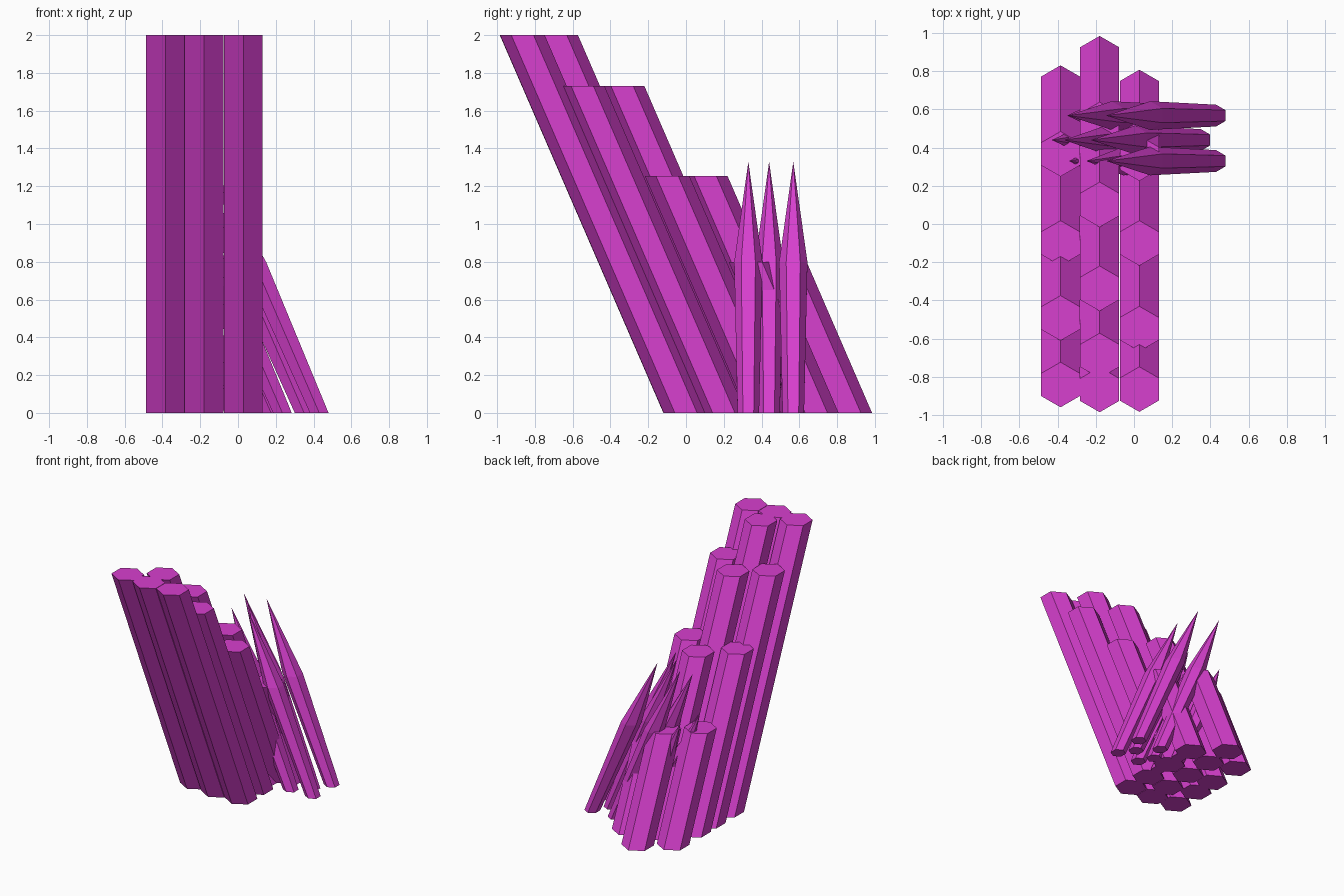
import bpy, bmesh
from math import sin, cos, pi

if "Cube" in bpy.data.objects:
    bpy.data.objects.remove(bpy.data.objects["Cube"])

LEAN = 0.433  # sideways drift per unit of height

crystal = bpy.data.materials.new("crystal_magenta")
crystal.diffuse_color = (0.68, 0.05, 0.62, 1)
crystal.use_nodes = True
crystal.node_tree.nodes["Principled BSDF"].inputs["Base Color"].default_value = crystal.diffuse_color


def leaning_prism(name, x, y, rings, tip=None, lean=(0, 0)):
    """Hexagonal prism from (z, radius) rings, with an optional pointed tip."""
    bm = bmesh.new()

    def vert(dx, dy, z):
        return bm.verts.new((x + dx + lean[0] * z, y + dy + lean[1] * z, z))

    loops = []
    for z, r in rings:
        angles = [pi / 2 + i * pi / 3 for i in range(6)]
        loops.append([vert(r * cos(a), r * sin(a), z) for a in angles])
    for low, high in zip(loops, loops[1:]):
        for i in range(6):
            j = (i + 1) % 6
            bm.faces.new((low[i], low[j], high[j], high[i]))
    bm.faces.new(loops[0][::-1])
    if tip is None:
        bm.faces.new(loops[-1])
    else:
        apex = vert(0, 0, tip)
        for i in range(6):
            bm.faces.new((loops[-1][i], loops[-1][(i + 1) % 6], apex))
    bmesh.ops.recalc_face_normals(bm, faces=bm.faces[:])
    mesh = bpy.data.meshes.new(name)
    bm.to_mesh(mesh)
    bm.free()
    mesh.materials.append(crystal)
    bpy.context.collection.objects.link(bpy.data.objects.new(name, mesh))


# Stepped columns leaning forward: x, then (base y, height) per column
column_rows = {
    "left": (-0.385, [(0.024, 2), (0.256, 1.73), (0.443, 1.255), (0.713, 0.8)]),
    "middle": (-0.18, [(-0.002, 2), (0.176, 2), (0.411, 1.73),
                       (0.645, 1.255), (0.867, 0.8)]),
    "right": (0.028, [(0.0, 2), (0.2, 1.73), (0.443, 1.255), (0.69, 0.8)]),
}
for side, (x, columns) in column_rows.items():
    for n, (y, height) in enumerate(columns, 1):
        leaning_prism(f"column_{side}_{n}", x, y,
                      [(0, 0.118), (height, 0.118)], lean=(0, -LEAN))

# Pointed spikes leaning left: y, then (base x, tip height) per spike
spike_rows = {
    "front": (0.33, [(0.43, 1.33), (0.235, 1.12), (0.04, 0.88)]),
    "centre": (0.44, [(0.35, 1.33), (0.175, 1.25), (-0.02, 0.95)]),
    "back": (0.568, [(0.43, 1.33), (0.225, 1.32), (0.04, 0.9)]),
}
for row, (y, spikes) in spike_rows.items():
    for n, (x, tip) in enumerate(spikes, 1):
        leaning_prism(f"spike_{row}_{n}", x, y,
                      [(0, 0.057), (tip * 0.6, 0.075)], tip=tip, lean=(-LEAN, 0))
